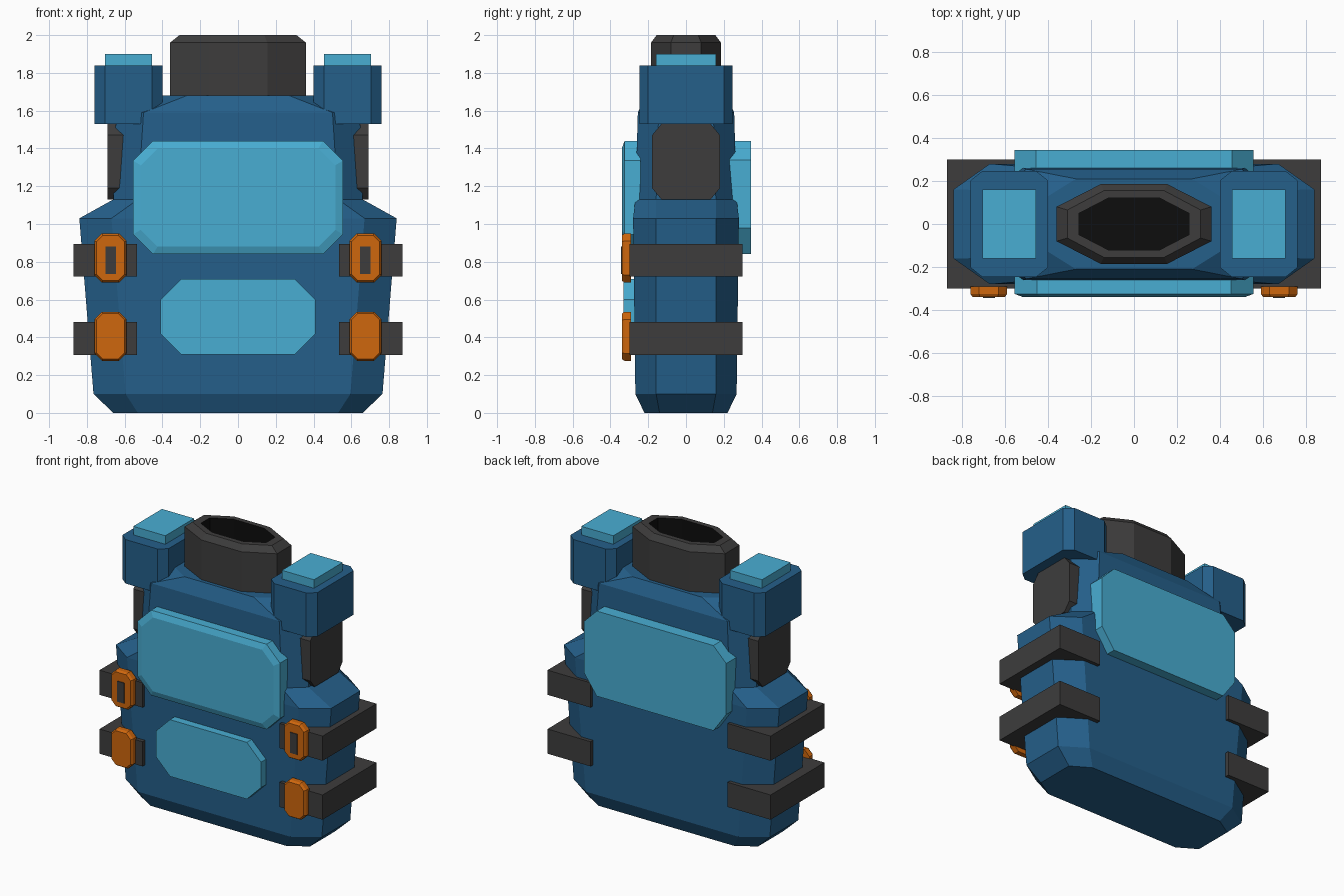
import bpy
import bmesh

cube = bpy.data.objects.get("Cube")
if cube:
    bpy.data.objects.remove(cube, do_unlink=True)


def material(name, r, g, b):
    m = bpy.data.materials.new(name)
    m.use_nodes = True
    m.diffuse_color = (r, g, b, 1)
    node = next(n for n in m.node_tree.nodes if n.type == 'BSDF_PRINCIPLED')
    node.inputs["Base Color"].default_value = (r, g, b, 1)
    node.inputs["Roughness"].default_value = 0.8
    return m


blue = material("deep blue", 0.018, 0.115, 0.255)
sky = material("light blue", 0.066, 0.42, 0.65)
orange = material("orange", 0.62, 0.135, 0.004)
grey = material("dark grey", 0.047, 0.046, 0.046)
black = material("black", 0.004, 0.004, 0.004)


def octagon(hu, hv, cu, cv, low=None):
    """Rectangle with cut corners; low is an optional cut for the lower corners."""
    lv = cv if low is None else low
    return [(hu - cu, -hv), (hu, -hv + lv), (hu, hv - cv), (hu - cu, hv),
            (cu - hu, hv), (-hu, hv - cv), (-hu, -hv + lv), (cu - hu, -hv)]


def loft(name, rings, mats, axis='z', centre=(0, 0), inner_from=None):
    """Join (level, outline) rings along an axis and cap both ends."""
    bm = bmesh.new()
    place = {'z': lambda u, v, w: (u, v, w),
             'y': lambda u, v, w: (u, w, v),
             'x': lambda u, v, w: (w, u, v)}[axis]
    loops = [[bm.verts.new(place(u + centre[0], v + centre[1], level))
              for u, v in outline] for level, outline in rings]
    for k, (a, b) in enumerate(zip(loops, loops[1:])):
        for i in range(len(a)):
            j = (i + 1) % len(a)
            f = bm.faces.new((a[i], a[j], b[j], b[i]))
            f.material_index = int(inner_from is not None and k >= inner_from)
    bm.faces.new(loops[0])
    bm.faces.new(loops[-1]).material_index = int(inner_from is not None)
    bmesh.ops.recalc_face_normals(bm, faces=bm.faces)
    mesh = bpy.data.meshes.new(name)
    bm.to_mesh(mesh)
    bm.free()
    for m in mats:
        mesh.materials.append(m)
    obj = bpy.data.objects.new(name, mesh)
    bpy.context.collection.objects.link(obj)
    return obj


def box(name, x, y, z, mat):
    hx, hy = (x[1] - x[0]) / 2, (y[1] - y[0]) / 2
    rect = [(-hx, -hy), (hx, -hy), (hx, hy), (-hx, hy)]
    return loft(name, [(z[0], rect), (z[1], rect)], [mat],
                centre=((x[0] + x[1]) / 2, (y[0] + y[1]) / 2))


def plate(name, x, z, hx, hz, cut, y, bevel, mat, low=None):
    """Cut-corner panel facing along y, bevelled on the y[1] side."""
    full = octagon(hx, hz, cut, cut, low)
    step = 0.015 if y[1] > y[0] else -0.015
    rings = [(y[0], full), (y[1], full)]
    if bevel:
        rings = [(y[0], full), (y[1] - step, full),
                 (y[1], octagon(hx - bevel, hz - bevel, cut * 0.85, cut * 0.85))]
    return loft(name, rings, [mat], axis='y', centre=(x, z))


# Torso: flared lower half, narrower chest, sloped shoulders
loft("torso", [
    (0.0, octagon(0.66, 0.22, 0.13, 0.08)),
    (0.1, octagon(0.765, 0.268, 0.17, 0.11)),
    (1.03, octagon(0.84, 0.28, 0.17, 0.12)),
    (1.13, octagon(0.66, 0.268, 0.13, 0.11)),
    (1.59, octagon(0.645, 0.255, 0.145, 0.11)),
    (1.68, octagon(0.43, 0.21, 0.16, 0.1))], [blue])

# Hollow collar
loft("collar", [
    (1.66, octagon(0.36, 0.185, 0.205, 0.105)),
    (1.96, octagon(0.36, 0.185, 0.205, 0.105)),
    (2.0, octagon(0.31, 0.155, 0.17, 0.09)),
    (2.0, octagon(0.255, 0.12, 0.135, 0.07)),
    (1.75, octagon(0.255, 0.12, 0.135, 0.07))], [grey, black], inner_from=3)

# Chest, belly and back panels
plate("chest_panel", 0, 1.14, 0.555, 0.3, 0.105, (-0.24, -0.34), 0.04, sky)
plate("belly_panel", 0, 0.51, 0.41, 0.2, 0.11, (-0.24, -0.33), 0, sky)
plate("back_panel", 0, 1.14, 0.555, 0.3, 0.1, (0.23, 0.345), 0, sky, low=0.14)

for side, s in (("left", 1), ("right", -1)):
    # Shoulder pods with caps
    pod = octagon(0.18, 0.247, 0.055, 0.045)
    loft(side + "_shoulder", [(1.53, pod), (1.84, pod)], [blue], centre=(s * 0.58, 0))
    box(side + "_shoulder_cap", sorted((s * 0.455, s * 0.705)),
        (-0.16, 0.16), (1.83, 1.9), sky)

    # Arm hole pads
    pad = octagon(0.18, 0.2, 0.05, 0.06)
    loft(side + "_arm_pad", [(s * 0.6, pad), (s * 0.69, pad)], [grey],
         axis='x', centre=(0, 1.33))

    # Side straps and buckles
    for level, z in (("lower", 0.393), ("upper", 0.808)):
        box(f"{side}_{level}_strap", sorted((s * 0.535, s * 0.87)),
            (-0.3, 0.3), (z - 0.087, z + 0.087), grey)
        plate(f"{side}_{level}_buckle", s * 0.675, z + 0.012, 0.085, 0.13, 0.04,
              (-0.29, -0.34), 0.01, orange)
    box(side + "_buckle_slot", sorted((s * 0.647, s * 0.702)),
        (-0.345, -0.32), (0.735, 0.88), grey)
